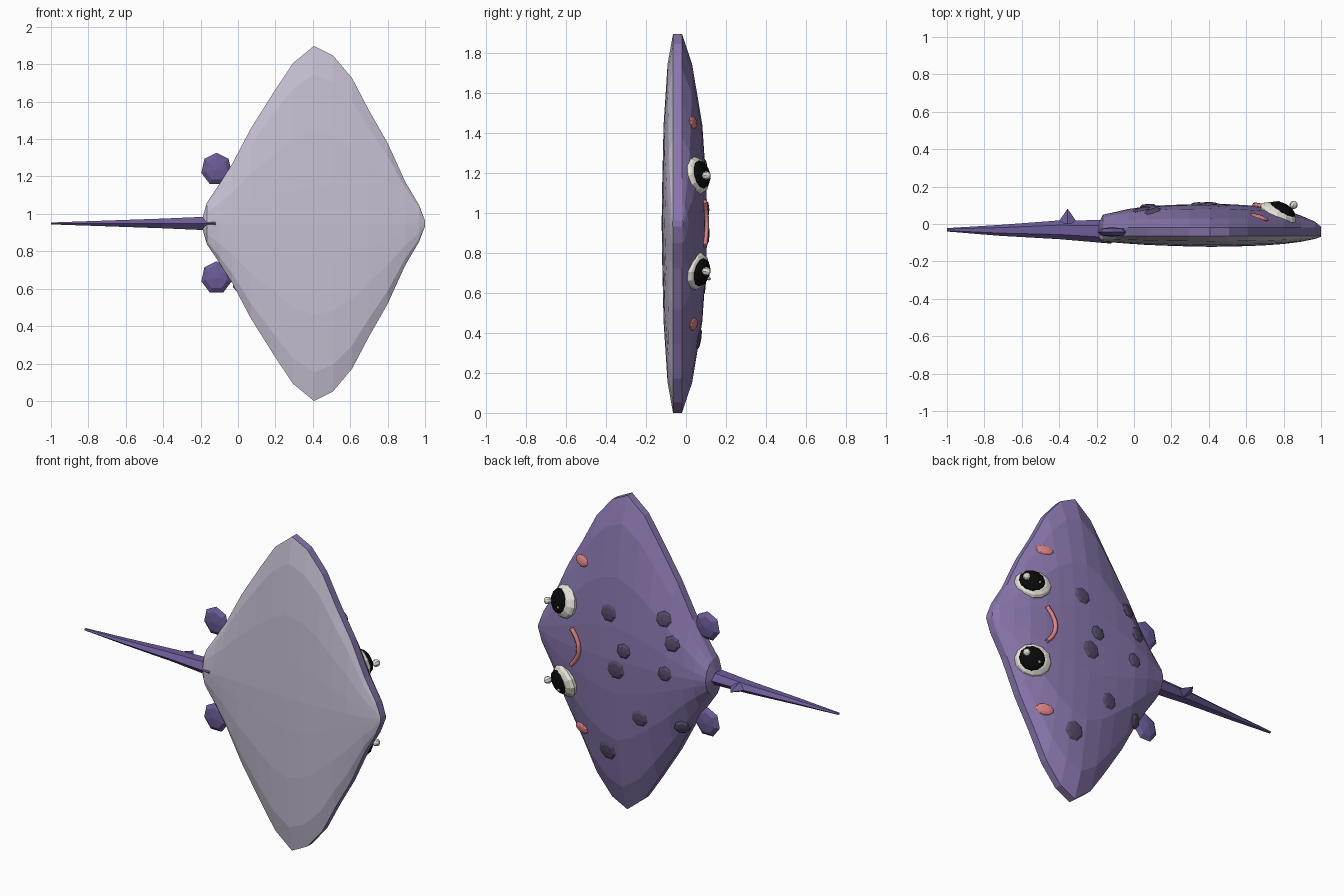
import bpy, bmesh, math
from mathutils import Vector, Matrix
from mathutils.bvhtree import BVHTree

if "Cube" in bpy.data.objects:
    bpy.data.objects.remove(bpy.data.objects["Cube"], do_unlink=True)

MID = 0.949  # height of the body's centre line


def material(name, r, g, b):
    color = [(c / 255) ** 2.2 for c in (r, g, b)] + [1]
    m = bpy.data.materials.new(name)
    m.use_nodes = True
    m.diffuse_color = color
    m.node_tree.nodes["Principled BSDF"].inputs["Base Color"].default_value = color
    return m


purple = material("purple", 136, 118, 172)
dark_purple = material("dark purple", 108, 92, 150)
pale = material("pale lavender", 198, 190, 210)
spot_color = material("spot violet", 86, 74, 104)
pink = material("pink", 222, 130, 134)
white = material("eye white", 236, 233, 222)
black = material("pupil black", 18, 18, 18)


def finish(bm, name, *mats):
    mesh = bpy.data.meshes.new(name)
    bm.to_mesh(mesh)
    bm.free()
    for m in mats:
        mesh.materials.append(m)
    ob = bpy.data.objects.new(name, mesh)
    bpy.context.collection.objects.link(ob)
    return ob


def loft(rings):
    """Skin a list of closed point rings and cap both ends."""
    bm = bmesh.new()
    rows = [[bm.verts.new(p) for p in ring] for ring in rings]
    n = len(rows[0])
    for a, b in zip(rows, rows[1:]):
        for i in range(n):
            j = (i + 1) % n
            bm.faces.new((a[i], a[j], b[j], b[i]))
    bm.faces.new(rows[0])
    bm.faces.new(rows[-1])
    bmesh.ops.recalc_face_normals(bm, faces=bm.faces)
    return bm


def blob(name, loc, radii, normal, mat, seg=12, rings=8):
    """Flattened ball whose short axis follows the normal."""
    bm = bmesh.new()
    bmesh.ops.create_uvsphere(bm, u_segments=seg, v_segments=rings, radius=1)
    turn = Vector(normal).to_track_quat('Z', 'Y').to_matrix().to_4x4()
    bm.transform(Matrix.Translation(loc) @ turn @ Matrix.Diagonal((*radii, 1)))
    return finish(bm, name, mat)


# Body: sections from tail to nose as (x, half span, back y, belly y)
sections = [
    (-0.187, 0.04, 0.01, -0.08), (-0.166, 0.112, 0.05, -0.097),
    (-0.096, 0.216, 0.065, -0.1), (-0.032, 0.317, 0.08, -0.105),
    (0.07, 0.51, 0.095, -0.112), (0.198, 0.713, 0.102, -0.117),
    (0.294, 0.857, 0.105, -0.12), (0.406, 0.949, 0.107, -0.122),
    (0.508, 0.898, 0.106, -0.121), (0.61, 0.777, 0.1, -0.118),
    (0.7, 0.605, 0.092, -0.114), (0.8, 0.43, 0.075, -0.107),
    (0.893, 0.226, 0.045, -0.095), (0.968, 0.098, 0.012, -0.08),
    (1.0, 0.015, -0.015, -0.068)]
BACK_EDGE, BELLY_EDGE = -0.02, -0.065
across = [(0, 1, 1), (0.21, 0.96, 0.95), (0.52, 0.8, 0.83), (0.84, 0.4, 0.48), (1, 0, 0)]
span = [(-u, a, b) for u, a, b in reversed(across[1:])] + across


def body_ring(x, w, back, belly):
    top = [(x, BACK_EDGE + (back - BACK_EDGE) * a, MID + u * w) for u, a, b in span]
    low = [(x, BELLY_EDGE + (belly - BELLY_EDGE) * b, MID + u * w) for u, a, b in reversed(span)]
    return top + low


bm = loft([body_ring(*s) for s in sections])
for f in bm.faces:
    f.material_index = 1 if f.calc_center_median().y < BELLY_EDGE else 0
surface = BVHTree.FromBMesh(bm)
finish(bm, "body", purple, pale)


def on_back(x, dz):
    """Point and normal on the back of the body."""
    p, n, _, _ = surface.ray_cast(Vector((x, 1, MID + dz)), Vector((0, -1, 0)))
    return p, n


# Tail: six-sided taper as (x, centre y, y radius, z radius)
tail = [(-0.12, -0.042, 0.063, 0.044), (-0.4, -0.031, 0.05, 0.03),
        (-0.72, -0.034, 0.029, 0.017), (-1.0, -0.031, 0.009, 0.006)]
angles = [math.radians(60 * i) for i in range(6)]
bm = loft([[(x, y + ry * math.cos(a), MID + rz * math.sin(a)) for a in angles]
           for x, y, ry, rz in tail])
finish(bm, "tail", dark_purple)

# Barb on top of the tail
bm = bmesh.new()
bmesh.ops.create_cone(bm, cap_ends=True, segments=4, radius1=0.055, radius2=0, depth=0.08)
bm.transform(Matrix.Translation((-0.355, 0.042, MID))
             @ Matrix.Rotation(-math.pi / 2, 4, 'X') @ Matrix.Diagonal((1, 0.5, 1, 1)))
finish(bm, "tail_barb", dark_purple)

# Paired parts: rear fins, eyes and cheeks
for side, s in (("left", 1), ("right", -1)):
    fin = blob(side + "_rear_fin", (-0.115, -0.043, MID + s * 0.29), (0.083, 0.088, 0.026),
               (0, 1, 0), dark_purple, 7, 4)

    eye = Vector((0.77, 0.055, MID + s * 0.24))
    n = Vector((0.42, 0.87, s * 0.2)).normalized()
    blob(side + "_eye_white", eye, (0.105, 0.096, 0.046), n, white)
    pupil = eye + n * 0.024 + Vector((0.012, 0, 0))
    blob(side + "_pupil", pupil, (0.075, 0.072, 0.034), n, black)
    blob(side + "_eye_shine", (0.853, 0.102, MID + s * 0.24), (0.022, 0.022, 0.022), n, white, 8, 6)
    blob(side + "_eye_glint", pupil + n * 0.03 + Vector((-0.034, 0.012, -0.025)),
         (0.01, 0.01, 0.01), n, white, 6, 4)

    p, n = on_back(0.67, s * 0.505)
    blob(side + "_cheek", p, (0.054, 0.033, 0.013), n, pink, 10, 6)

# Spots scattered on the back as (x, height from centre line, radius)
spots = [(0.45, 0.27, 0.054), (0.1, 0.315, 0.048), (0.345, 0.07, 0.045),
         (0.395, -0.055, 0.058), (0.04, 0.185, 0.048), (0.075, 0, 0.045),
         (0.25, -0.318, 0.052), (0.48, -0.58, 0.06), (0.01, -0.33, 0.045)]
for i, (x, dz, r) in enumerate(spots):
    p, n = on_back(x, dz)
    blob(f"back_spot_{i + 1}", p, (r, r, 0.013), n, spot_color, 7, 4)

# Smiling mouth: a thin tube lying on the back
curve = bpy.data.curves.new("mouth", 'CURVE')
curve.dimensions = '3D'
curve.bevel_depth = 0.013
curve.bevel_resolution = 1
curve.use_fill_caps = True
steps = [i / 3 - 1 for i in range(7)]
line = curve.splines.new('POLY')
line.points.add(len(steps) - 1)
for point, t in zip(line.points, steps):
    p, n = on_back(0.645 + 0.055 * t * t, 0.11 * t)
    point.co = (*(p + n * 0.006), 1)
curve.materials.append(pink)
bpy.context.collection.objects.link(bpy.data.objects.new("mouth", curve))
